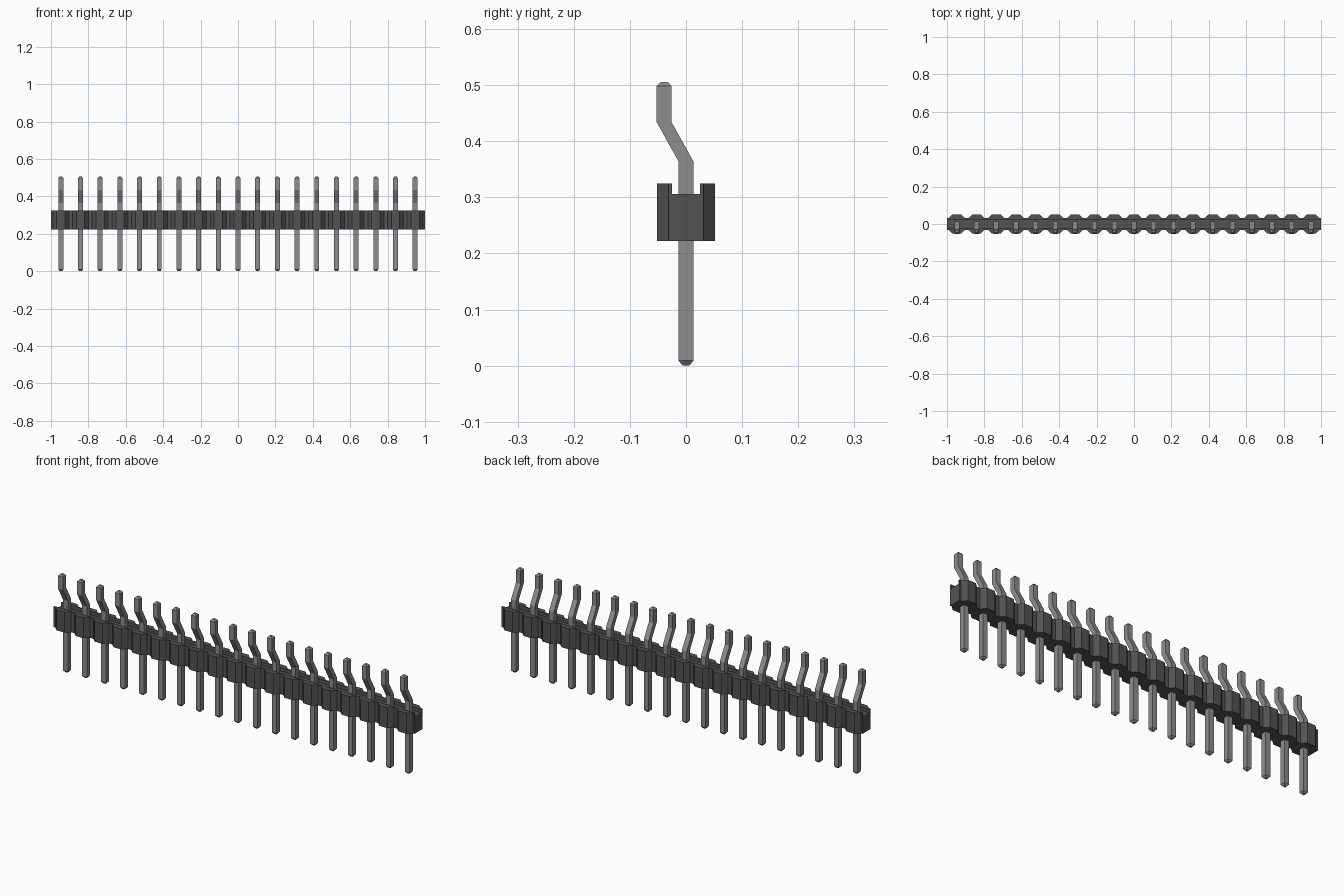
import bpy
import bmesh

COUNT = 19
PITCH = 2 / COUNT

cube = bpy.data.objects.get("Cube")
if cube:
    bpy.data.objects.remove(cube)


def make_material(name, value):
    mat = bpy.data.materials.new(name)
    mat.use_nodes = True
    colour = (value, value, value, 1)
    mat.diffuse_color = colour
    mat.node_tree.nodes["Principled BSDF"].inputs["Base Color"].default_value = colour
    return mat


def loft(name, sections, mat):
    """Skin a row of matching closed sections and cap both ends."""
    bm = bmesh.new()
    rings = [[bm.verts.new(p) for p in sec] for sec in sections]
    for a, b in zip(rings, rings[1:]):
        for i in range(len(a)):
            j = (i + 1) % len(a)
            bm.faces.new((a[i], a[j], b[j], b[i]))
    bm.faces.new(rings[0])
    bm.faces.new(rings[-1])
    bmesh.ops.recalc_face_normals(bm, faces=bm.faces)
    mesh = bpy.data.meshes.new(name)
    bm.to_mesh(mesh)
    bm.free()
    mesh.materials.append(mat)
    obj = bpy.data.objects.new(name, mesh)
    bpy.context.collection.objects.link(obj)
    return obj


plastic = make_material("dark grey plastic", 0.085)
metal = make_material("grey metal", 0.27)

# Housing: U-shaped section, widened with chamfers around each pin
BOTTOM, FLOOR, TOP = 0.222, 0.306, 0.325
NARROW, WIDE, SLOT = 0.031, 0.052, 0.025


def housing_section(x, d):
    return [(x, -d, BOTTOM), (x, d, BOTTOM), (x, d, TOP), (x, SLOT, TOP),
            (x, SLOT, FLOOR), (x, -SLOT, FLOOR), (x, -SLOT, TOP), (x, -d, TOP)]


centres = [(i + 0.5) * PITCH - 1 for i in range(COUNT)]
stations = [housing_section(-1, NARROW)]
for c in centres:
    for dx, d in ((-0.043, NARROW), (-0.022, WIDE), (0.022, WIDE), (0.043, NARROW)):
        stations.append(housing_section(c + dx, d))
stations.append(housing_section(1, NARROW))
loft("housing", stations, plastic)

# Pins: square wire with a forward jog and tapered tips, as (z, y, half width)
HALF, TIP, JOG = 0.0133, 0.006, -0.039
path = [(0, 0, TIP), (0.009, 0, HALF), (0.364, 0, HALF),
        (0.434, JOG, HALF), (0.498, JOG, HALF), (0.506, JOG, TIP)]
pin_sections = [[(-h, y - h, z), (h, y - h, z), (h, y + h, z), (-h, y + h, z)]
                for z, y, h in path]
first = loft("pin", pin_sections, metal)
first.location.x = centres[0]
for c in centres[1:]:
    pin = first.copy()
    pin.location.x = c
    bpy.context.collection.objects.link(pin)
